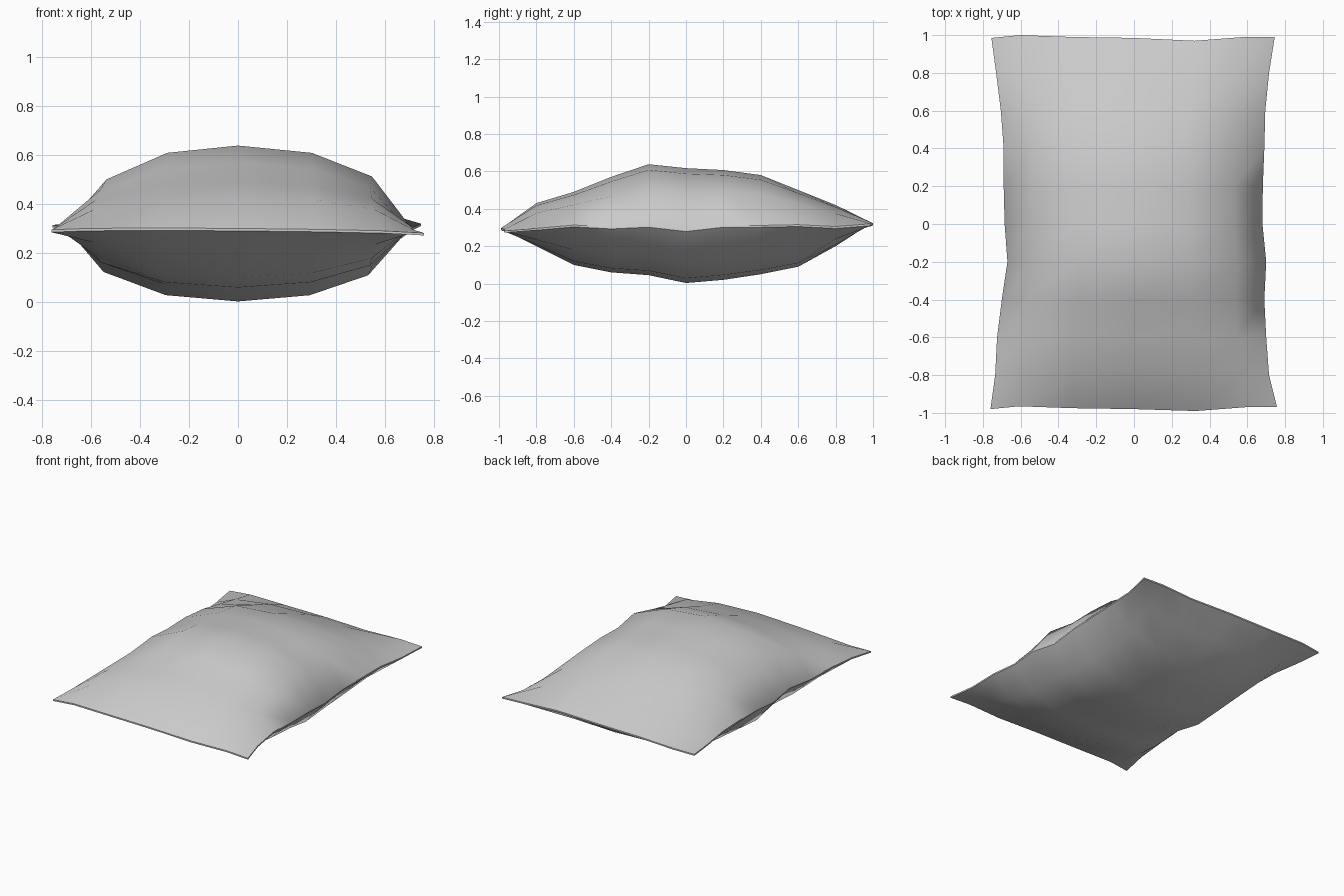
import bpy, bmesh

if "Cube" in bpy.data.objects:
    bpy.data.objects.remove(bpy.data.objects["Cube"])

# Row data, front to back: left edge x, right edge x, top z, bottom z, left seam z, right seam z
rows = [
    (-.98, -.76, .757, .305, .295, .29, .277),
    (-.80, -.735, .715, .43, .20, .305, .29),
    (-.60, -.725, .70, .49, .10, .315, .308),
    (-.40, -.70, .69, .57, .06, .305, .297),
    (-.20, -.67, .70, .638, .045, .31, .306),
    (0.0, -.685, .68, .617, .003, .29, .283),
    (.20, -.69, .682, .607, .02, .31, .306),
    (.40, -.69, .69, .58, .05, .305, .306),
    (.60, -.705, .695, .50, .09, .31, .31),
    (.80, -.73, .715, .42, .20, .305, .30),
    (.985, -.755, .745, .32, .31, .31, .315),
]
# Columns, left to right: fraction of half width, fullness, front and back hem y
cols = [(-1, 0, -.98, .985), (-.8, .58, -.965, 1.0), (-.43, .91, -.975, .99),
        (0, 1, -.98, .985), (.43, .91, -.99, .97), (.78, .62, -.97, .99),
        (1, 0, -.97, .99)]
HEM = .005


def sheet(bm, top):
    """One cloth panel as a grid of vertices."""
    grid = []
    for j, (y, xl, xr, zt, zb, sl, sr) in enumerate(rows):
        line = []
        for u, full, yf, yb in cols:
            x = u * (xr if u > 0 else -xl)
            seam = sl + (sr - sl) * (u + 1) / 2
            if j in (0, len(rows) - 1):
                yy = yf if j == 0 else yb
                z = seam + .012 * full
                z += HEM if top else -HEM
            else:
                yy = y
                peak = zt if top else zb
                z = seam + (peak - seam) * full
                if full == 0:
                    z += HEM if top else -HEM
            line.append(bm.verts.new((x, yy, z)))
        grid.append(line)
    for a, b in zip(grid, grid[1:]):
        for i in range(len(cols) - 1):
            bm.faces.new((a[i], a[i + 1], b[i + 1], b[i]))
    # Outline of the panel
    return (grid[0] + [r[-1] for r in grid[1:-1]] + grid[-1][::-1]
            + [r[0] for r in grid[-2:0:-1]])


# Pillow: two panels joined by a thin hem
bm = bmesh.new()
upper, lower = sheet(bm, True), sheet(bm, False)
n = len(upper)
for i in range(n):
    k = (i + 1) % n
    bm.faces.new((lower[i], lower[k], upper[k], upper[i]))
bmesh.ops.recalc_face_normals(bm, faces=bm.faces)
mesh = bpy.data.meshes.new("pillow")
bm.to_mesh(mesh)
bm.free()
pillow = bpy.data.objects.new("pillow", mesh)
bpy.context.collection.objects.link(pillow)

# Smooth cloth with a crisp hem
bpy.context.view_layer.objects.active = pillow
pillow.select_set(True)
bpy.ops.object.shade_smooth_by_angle(angle=.7)
